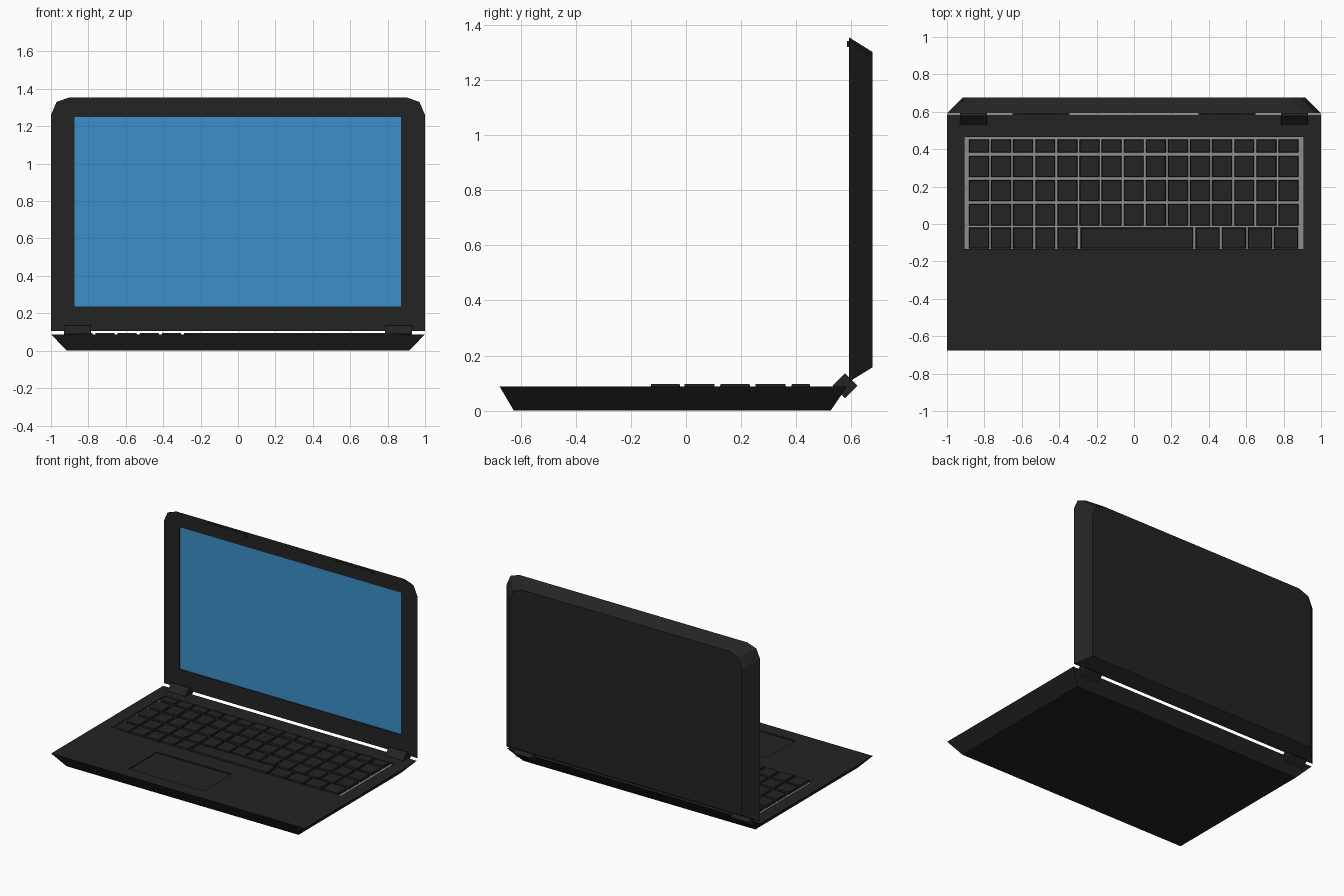
import bpy, bmesh

if "Cube" in bpy.data.objects:
    bpy.data.objects.remove(bpy.data.objects["Cube"])


def material(name, rgb):
    m = bpy.data.materials.new(name)
    m.diffuse_color = (*rgb, 1)
    m.use_nodes = True
    m.node_tree.nodes["Principled BSDF"].inputs["Base Color"].default_value = m.diffuse_color
    return m


DARK = material("charcoal plastic", (0.017, 0.017, 0.017))
GREY = material("keyboard grey", (0.27, 0.27, 0.27))
BLUE = material("screen blue", (0.043, 0.28, 0.59))


def finish(name, bm, mat):
    bmesh.ops.recalc_face_normals(bm, faces=bm.faces)
    me = bpy.data.meshes.new(name)
    bm.to_mesh(me)
    bm.free()
    me.materials.append(mat)
    ob = bpy.data.objects.new(name, me)
    bpy.context.collection.objects.link(ob)
    return ob


def add_loft(bm, a, b):
    """Closed solid between two matching outlines."""
    va, vb = [bm.verts.new(p) for p in a], [bm.verts.new(p) for p in b]
    n = len(va)
    bm.faces.new(va)
    bm.faces.new(vb[::-1])
    for i in range(n):
        j = (i + 1) % n
        bm.faces.new((va[i], vb[i], vb[j], va[j]))


def rect(x0, x1, y0, y1, z):
    return [(x0, y0, z), (x1, y0, z), (x1, y1, z), (x0, y1, z)]


def loft(name, a, b, mat):
    bm = bmesh.new()
    add_loft(bm, a, b)
    return finish(name, bm, mat)


def box(name, x0, x1, y0, y1, z0, z1, mat):
    return loft(name, rect(x0, x1, y0, y1, z0), rect(x0, x1, y0, y1, z1), mat)


def cut(ob, *dims):
    cutter = box("recess_cutter", *dims, DARK)
    cutter.hide_render = True
    mod = ob.modifiers.new("recess", 'BOOLEAN')
    mod.operation, mod.solver, mod.object = 'DIFFERENCE', 'EXACT', cutter
    bpy.context.view_layer.objects.active = ob
    bpy.ops.object.modifier_apply(modifier=mod.name)
    bpy.data.objects.remove(cutter, do_unlink=True)


TOP, FLOOR = 0.088, 0.078

# Base: tapered slab with keyboard and touchpad recesses
base = loft("base", rect(-0.915, 0.915, -0.625, 0.525, 0),
            rect(-1, 1, -0.677, 0.585, TOP), DARK)
cut(base, -0.905, 0.905, -0.133, 0.465, FLOOR - 0.003, 0.2)
cut(base, -0.455, 0.135, -0.58, -0.265, 0.08, 0.2)
box("keyboard_tray", -0.905, 0.905, -0.133, 0.465, FLOOR - 0.003, FLOOR, GREY)

# Keys: four full rows, then a bottom row with the space bar
keys = []
pitch, left, gap = 0.1182, -0.888, 0.006
for y0, y1 in ((0.381, 0.452), (0.250, 0.364), (0.122, 0.234), (-0.008, 0.106)):
    for c in range(15):
        x = left + c * pitch
        keys.append((x + gap, x + pitch - gap, y0, y1))
y0, y1 = -0.130, -0.020
for c in range(5):
    x = left + c * pitch
    keys.append((x + gap, x + pitch - gap, y0, y1))
keys.append((-0.285, 0.316, y0, y1))
for c in range(4):
    x = 0.324 + c * 0.1398
    keys.append((x + gap, x + 0.1398 - gap, y0, y1))

bm = bmesh.new()
t = 0.003
for x0, x1, y0, y1 in keys:
    add_loft(bm, rect(x0, x1, y0, y1, FLOOR),
             rect(x0 + t, x1 - t, y0 + t, y1 - t, 0.096))
finish("keys", bm, DARK)


# Lid: outline with clipped upper corners, tapering towards the back
def lid_outline(w, y, bottom, top):
    half = [(w, bottom), (w, top - 0.095), (w - 0.03, top - 0.025), (w - 0.1, top)]
    pts = half + [(-x, z) for x, z in reversed(half)]
    return [(x, y, z) for x, z in pts]


lid = loft("lid", lid_outline(1, 0.592, 0.105, 1.355),
           lid_outline(0.915, 0.677, 0.157, 1.302), DARK)
cut(lid, -0.875, 0.872, 0.5, 0.602, 0.237, 1.25)
box("screen", -0.875, 0.872, 0.598, 0.602, 0.237, 1.25, BLUE)

# Hinges and lid bumpers, one pair each
for side, s in (("left", -1), ("right", 1)):
    def diamond(x, r=0.045, y=0.577, z=0.09):
        return [(x, y - r, z), (x, y, z - r), (x, y + r, z), (x, y, z + r)]
    loft(f"{side}_hinge", diamond(s * 0.787), diamond(s * 0.93), DARK)
    xa, xb = sorted((s * 0.345, s * 0.65))
    box(f"{side}_lid_bumper", xa, xb, 0.585, 0.594, 1.32, 1.342, DARK)
